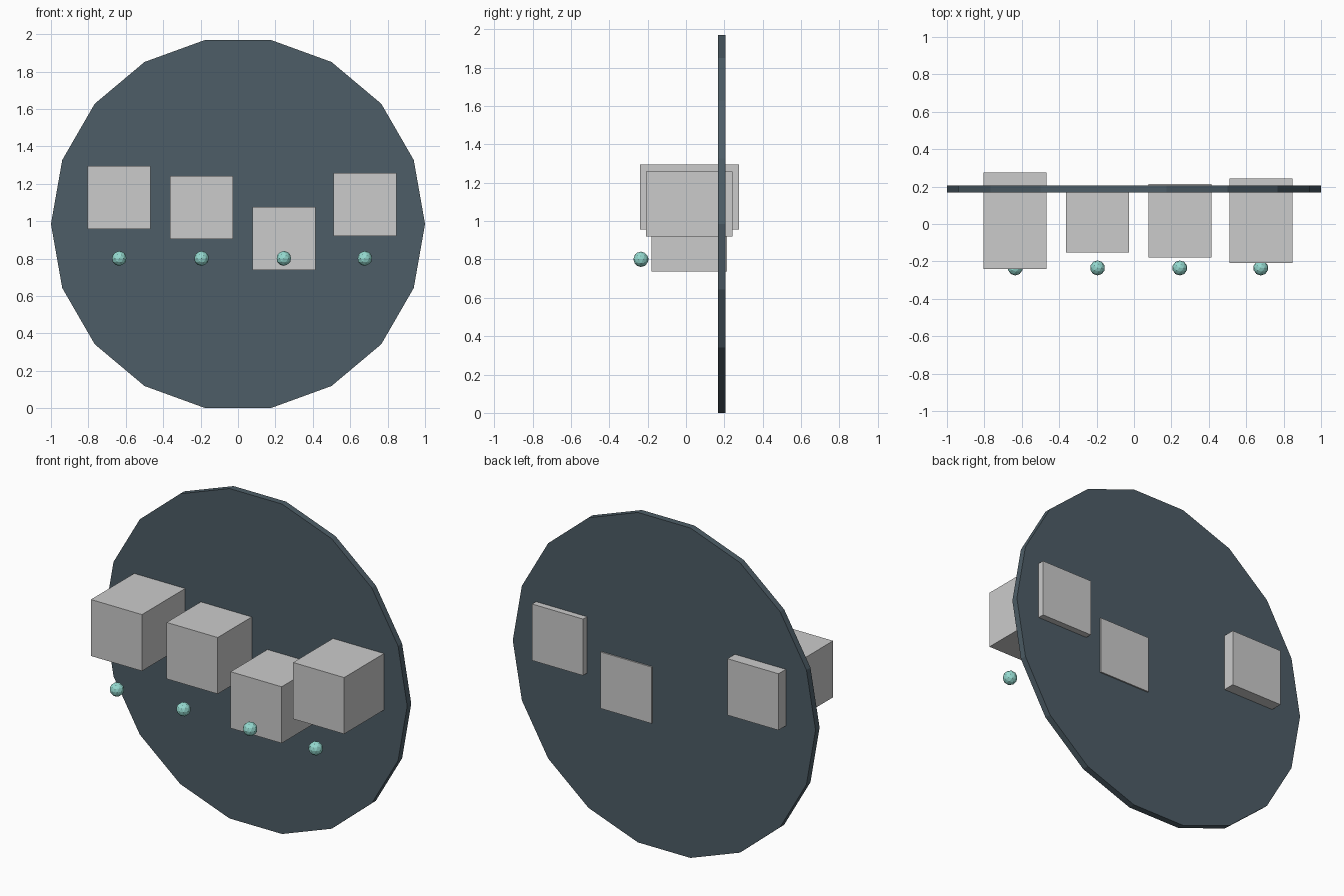
import bpy
from math import pi, radians

if "Cube" in bpy.data.objects:
    bpy.data.objects.remove(bpy.data.objects["Cube"])


def material(name, color):
    m = bpy.data.materials.new(name)
    m.diffuse_color = color
    m.use_nodes = True
    m.node_tree.nodes["Principled BSDF"].inputs["Base Color"].default_value = m.diffuse_color
    return m


slate = material("slate", (0.075, 0.11, 0.135, 1))
teal = material("teal", (0.30, 0.70, 0.63, 1))

# Round backing disc, 18 flat sides, corners on the x axis
bpy.ops.mesh.primitive_cylinder_add(vertices=18, radius=1, depth=0.038,
                                    location=(0, 0.187, 0.985))
disc = bpy.context.object
disc.name = "backing_disc"
disc.rotation_euler = (pi / 2, radians(90), 0)
disc.data.materials.append(slate)

# Row of blocks (x, z, depth) set into the disc, each with a bead in front
blocks = [(-0.635, 1.126, 0.515), (-0.195, 1.074, 0.343),
          (0.245, 0.907, 0.393), (0.678, 1.089, 0.451)]
for i, (x, z, depth) in enumerate(blocks, 1):
    bpy.ops.mesh.primitive_cube_add(size=1, location=(x, 0.0178, z))
    block = bpy.context.object
    block.name = f"block_{i}"
    block.scale = (0.337, depth, 0.337)

    bpy.ops.mesh.primitive_ico_sphere_add(subdivisions=2, radius=0.04,
                                          location=(x, -0.235, 0.801))
    bead = bpy.context.object
    bead.name = f"bead_{i}"
    bead.data.materials.append(teal)
